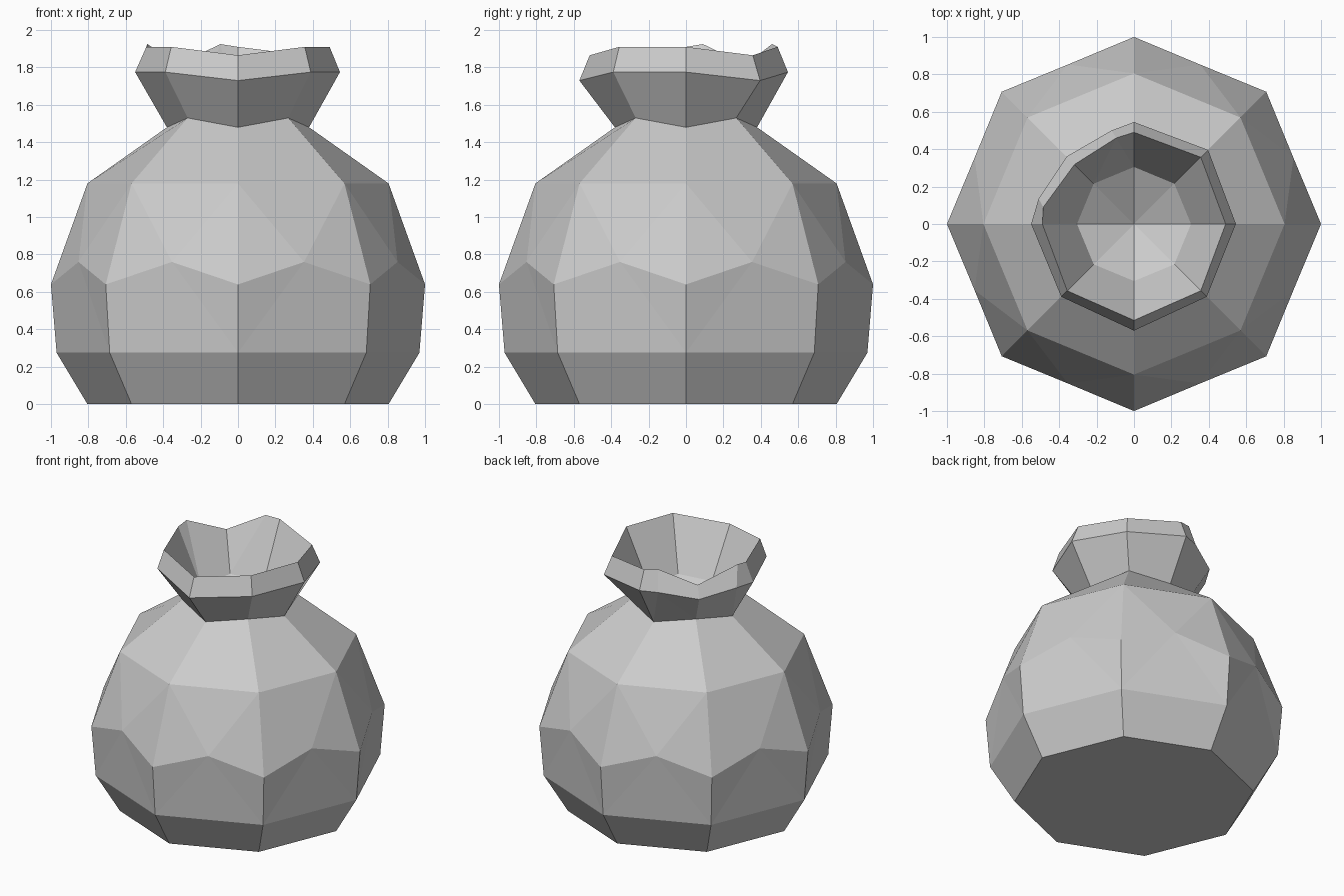
import bpy, bmesh
from math import cos, sin, radians

if "Cube" in bpy.data.objects:
    bpy.data.objects.remove(bpy.data.objects["Cube"])

N = 8
bm = bmesh.new()


def ring(radii, heights, extras=None):
    """Octagonal ring; scalars apply to all corners, extras adds points on given sides."""
    r = radii if isinstance(radii, list) else [radii] * N
    z = heights if isinstance(heights, list) else [heights] * N
    corners = [bm.verts.new((r[k] * cos(radians(45 * k)), r[k] * sin(radians(45 * k)), z[k]))
               for k in range(N)]
    mids = {k: bm.verts.new(p) for k, p in (extras or {}).items()}
    return corners, mids


def stitch(lower, upper):
    """Bridge two rings, fanning out from extra side points."""
    (a, ea), (b, eb) = lower, upper
    for k in range(N):
        n = (k + 1) % N
        if k in ea and k in eb:
            faces = [(a[k], ea[k], eb[k], b[k]), (ea[k], a[n], b[n], eb[k])]
        elif k in ea:
            m = ea[k]
            faces = [(a[k], m, b[k]), (m, a[n], b[n]), (m, b[n], b[k])]
        elif k in eb:
            m = eb[k]
            faces = [(a[k], a[n], m), (a[k], m, b[k]), (a[n], b[n], m)]
        else:
            faces = [(a[k], a[n], b[n], b[k])]
        for f in faces:
            bm.faces.new(f)


# Raised points in the middle of each belly side
apothem = cos(radians(22.5)) * 0.999
belly_mids = {k: (apothem * cos(radians(45 * k + 22.5)),
                  apothem * sin(radians(45 * k + 22.5)), 0.76) for k in range(N)}

rings = [
    ring(0.805, 0.0),                      # base
    ring(0.97, 0.275),
    ring(1.0, 0.64, belly_mids),           # belly
    ring(0.805, 1.18),                     # shoulder
    ring(0.38, [1.48, 1.53] * 4),          # tied neck
    # flared lip, with a notch at the back left corner
    ring([.545, .56, .545, .51, .55, .55, .57, .55],
         [1.775, 1.73, 1.775, 1.735, 1.775, 1.775, 1.73, 1.775],
         {2: (-.12, .50, 1.775), 3: (-.51, .135, 1.775)}),
    # rim
    ring([.49, .505, .49, .45, .49, .505, .515, .505],
         [1.91, 1.865, 1.91, 1.815, 1.91, 1.91, 1.865, 1.91],
         {2: (-.095, .46, 1.925), 3: (-.485, .09, 1.925)}),
    ring(0.305, [1.52, 1.55] * 4),         # inside of the neck
]
for lower, upper in zip(rings, rings[1:]):
    stitch(lower, upper)

# Flat bottom and sunken inner floor
bm.faces.new(rings[0][0][::-1])
centre = bm.verts.new((0, 0, 1.36))
inner = rings[-1][0]
for k in range(N):
    bm.faces.new((inner[k], inner[(k + 1) % N], centre))

bmesh.ops.recalc_face_normals(bm, faces=bm.faces)
mesh = bpy.data.meshes.new("tied_sack")
bm.to_mesh(mesh)
bm.free()
sack = bpy.data.objects.new("tied_sack", mesh)
bpy.context.collection.objects.link(sack)
